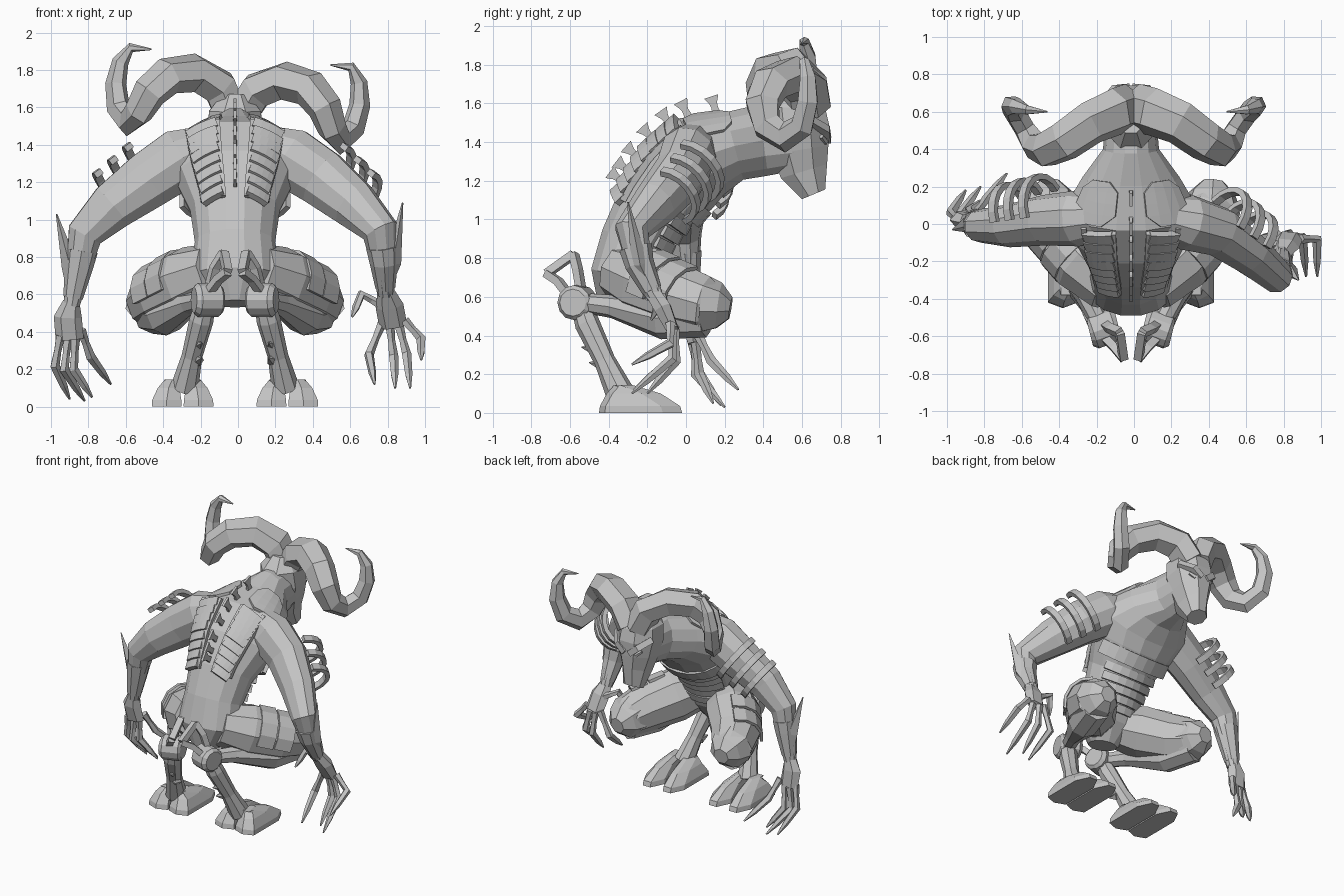
import bpy, bmesh, math
from mathutils import Vector, Matrix

cube = bpy.data.objects.get("Cube")
if cube:
    bpy.data.objects.remove(cube)

mat = bpy.data.materials.new("stone grey")
mat.use_nodes = True
GREY = (0.55, 0.55, 0.55, 1)
mat.diffuse_color = GREY
mat.node_tree.nodes["Principled BSDF"].inputs["Base Color"].default_value = GREY

CX = -0.016
SIDES = (("right", -1), ("left", 1))


def finish(name, bm):
    bmesh.ops.recalc_face_normals(bm, faces=bm.faces[:])
    mesh = bpy.data.meshes.new(name)
    bm.to_mesh(mesh)
    bm.free()
    mesh.materials.append(mat)
    obj = bpy.data.objects.new(name, mesh)
    bpy.context.collection.objects.link(obj)
    return obj


def loft(name, path, radii, sides=8, hint=(1, 0, 0), phase=0.0):
    """Faceted tube through a path, with one radius or (a, b) pair per point."""
    path = [Vector(p) for p in path]
    bm, u, rings = bmesh.new(), Vector(hint), []
    last = len(path) - 1
    for i, p in enumerate(path):
        t = (path[min(i + 1, last)] - path[max(i - 1, 0)]).normalized()
        u = (u - t * u.dot(t)).normalized()
        v = t.cross(u)
        r = radii[i]
        a, b = r if isinstance(r, tuple) else (r, r)
        angles = [phase + math.tau * k / sides for k in range(sides)]
        rings.append([bm.verts.new(p + u * a * math.cos(g) + v * b * math.sin(g)) for g in angles])
    for lo, hi in zip(rings, rings[1:]):
        for k in range(sides):
            n = (k + 1) % sides
            bm.faces.new((lo[k], lo[n], hi[n], hi[k]))
    bm.faces.new(rings[0])
    bm.faces.new(rings[-1])
    return finish(name, bm)


def strip(name, path, half_width, half_thick, hint):
    """Flat bar with a rectangular section."""
    r = (half_width * math.sqrt(2), half_thick * math.sqrt(2))
    return loft(name, path, [r] * len(path), 4, hint, math.pi / 4)


def hoof_half(name, s, d):
    """One toe of a hoof, stacked from the flat sole up to the ankle."""
    bm, rings = bmesh.new(), []
    for x, z, half, back, front in ((.085, 0, .08, -.45, -.02), (.085, .035, .078, -.445, -.03),
                                    (.075, .1, .058, -.41, -.13), (.055, .145, .04, -.37, -.28)):
        c = .28 + d * x
        outline = [(c - half, back + .03), (c, back), (c + half, back + .03), (c + half, front - .1),
                   (c + half * .4, front), (c - half * .4, front), (c - half, front - .1)]
        rings.append([bm.verts.new((CX + s * px, py, z)) for px, py in outline])
    for lo, hi in zip(rings, rings[1:]):
        for k in range(len(lo)):
            n = (k + 1) % len(lo)
            bm.faces.new((lo[k], lo[n], hi[n], hi[k]))
    bm.faces.new(rings[0])
    bm.faces.new(rings[-1])
    finish(name, bm)


def arc(c, u, v, start, end, n=9):
    return [c + u * math.cos(start + (end - start) * k / (n - 1))
            + v * math.sin(start + (end - start) * k / (n - 1)) for k in range(n)]


def side_path(s, points):
    return [(CX + s * x, y, z) for x, y, z in points]


# Torso and neck: y, z, half width, half depth
TORSO = [(-.36, .55, .1, .1), (-.33, .7, .24, .17), (-.27, .88, .215, .18), (-.18, 1.05, .24, .2),
         (-.04, 1.21, .32, .24), (.08, 1.325, .36, .235), (.25, 1.38, .26, .185),
         (.4, 1.41, .15, .19), (.56, 1.42, .135, .17)]
spine = [Vector((CX, y, z)) for y, z, w, d in TORSO]
tangents = [(spine[min(i + 1, len(spine) - 1)] - spine[max(i - 1, 0)]).normalized()
            for i in range(len(spine))]
loft("torso", spine, [(w, d) for y, z, w, d in TORSO], 14)


def skin(t, angle, lift=0.0):
    """Point on the torso; angle zero is the middle of the back."""
    i = min(int(t), len(spine) - 2)
    f = t - i
    c = spine[i].lerp(spine[i + 1], f)
    tan = tangents[i].lerp(tangents[i + 1], f).normalized()
    w = TORSO[i][2] * (1 - f) + TORSO[i + 1][2] * f + lift
    d = TORSO[i][3] * (1 - f) + TORSO[i + 1][3] * f + lift
    back = Vector((0, -tan.z, tan.y))
    return c + Vector((w * math.sin(angle), 0, 0)) + back * d * math.cos(angle)


def skin_plate(name, t0, t1, a0, a1, lift):
    """Raised armour plate with cut corners that follows the torso."""
    n = 4
    bm = bmesh.new()
    g = [[bm.verts.new(skin(t0 + (t1 - t0) * i / n, a0 + (a1 - a0) * j / n, lift))
          for j in range(n + 1)] for i in range(n + 1)]
    for i in range(n):
        for j in range(n):
            quad = [g[i][j], g[i + 1][j], g[i + 1][j + 1], g[i][j + 1]]
            corner = {(0, 0): 0, (n - 1, 0): 1, (n - 1, n - 1): 2, (0, n - 1): 3}.get((i, j))
            if corner is not None:
                quad.pop(corner)
            bm.faces.new(quad)
    bmesh.ops.delete(bm, geom=[v for v in bm.verts if not v.link_faces], context="VERTS")
    obj = finish(name, bm)
    mod = obj.modifiers.new("thickness", "SOLIDIFY")
    mod.thickness, mod.offset = 0.024, 0


# Fan shaped spikes along the spine
for t in (3.15, 3.4, 3.75, 4.25, 4.75, 5.2, 5.8):
    loft("spine_spike", [skin(t, 0, h) for h in (-.03, .03, .05, .085)],
         [(.014, .035), (.012, .024), (.012, .03), (.012, .055)], 4, phase=math.pi / 4)

# Rib ladders on the back and shoulder blade plates
for side, s in SIDES:
    for k in range(8):
        t = 2.95 + k * 0.27
        rung = [skin(t - 0.16 * j / 4, s * (.26 + .48 * j / 4), .02) for j in range(5)]
        strip(side + "_back_rib", rung, .032, .018, tangents[4])
    for a in (.26, .75):
        rail = [skin(2.8 + k * .36, s * a, .012) for k in range(7)]
        strip(side + "_rib_rail", rail, .014, .016, (1, 0, 0))
    skin_plate(side + "_shoulder_plate", 5.05, 6.1, s * .25, s * 1.1, .004)

# Belly bands under the rim of the chest
for k in range(5):
    t = 1.5 + k * .4
    strip("belly_band", [skin(t, math.pi + a * .25, .006) for a in range(-4, 5)], .028, .012, tangents[2])
strip("chest_rim", [skin(3.65, math.pi + a * .25, .008) for a in range(-5, 6)], .05, .014, tangents[4])

# Head with brow and eyes
HEAD = [(.57, 1.66, .08, .09), (.56, 1.58, .15, .17), (.575, 1.47, .16, .18), (.59, 1.36, .135, .16),
        (.61, 1.25, .1, .135), (.66, 1.13, .075, .07)]
loft("head", [(CX, y, z) for y, z, w, d in HEAD], [(w, d) for y, z, w, d in HEAD], 8,
     phase=math.pi / 8)

HORN = [(.03, .62, 1.57), (.1, .6, 1.7), (.24, .54, 1.765), (.38, .44, 1.735), (.47, .395, 1.64),
        (.52, .42, 1.53), (.57, .51, 1.475), (.63, .6, 1.54), (.655, .63, 1.67), (.64, .63, 1.79),
        (.59, .61, 1.87), (.48, .6, 1.87)]
HORN_R = [(.13, .1), (.13, .105), (.12, .105), (.11, .1), (.1, .09), (.085, .075),
          (.08, .06), (.07, .06), (.06, .055), (.045, .045), (.028, .025), .004]
pivot = Vector((CX, .6, 1.5))
tilt = Matrix.Rotation(math.radians(5), 3, "Y")
for side, s in SIDES:
    pts = [pivot + tilt @ (Vector(p) - pivot) for p in side_path(s, HORN)]
    loft(side + "_horn", pts, HORN_R, 6, (0, 1, 0))
    strip(side + "_brow", side_path(s, [(.02, .73, 1.41), (.08, .725, 1.46), (.145, .64, 1.51)]), .022, .02, (0, 0, 1))
    loft(side + "_eye", side_path(s, [(.06, .72, 1.4), (.1, .7, 1.43)]), [.018, .012], 5, (0, 0, 1))

# Arms: the two poses differ, so each has its own path and finger tips
ARMS = {
    "right": ([(-.18, .04, 1.39), (-.3, .03, 1.33), (-.48, .02, 1.21), (-.67, -.01, 1.07), (-.82, -.01, .92), (-.85, 0, .75), (-.89, .01, .54)],
              [(-.89, .01, .56), (-.91, .02, .48), (-.9, .04, .36)], (-.97, -.03, 1.03),
              [[(-.95, .03, .38), (-.98, .06, .22), (-.9, .18, .04)],
               [(-.91, .05, .36), (-.93, .05, .2), (-.82, .2, .03)],
               [(-.87, .05, .37), (-.88, .07, .2), (-.78, .14, .05)],
               [(-.84, .06, .41), (-.79, .13, .27), (-.68, .27, .12)]]),
    "left": ([(.16, .04, 1.39), (.28, .01, 1.33), (.45, -.04, 1.22), (.62, -.16, 1.08), (.76, -.28, .94), (.78, -.24, .77), (.79, -.16, .6)],
             [(.79, -.17, .62), (.81, -.12, .54), (.83, -.07, .43)], (.88, -.3, 1.09),
             [[(.77, -.06, .45), (.7, -.07, .28), (.73, -.27, .12)],
              [(.81, -.06, .43), (.83, -.05, .27), (.84, -.2, .1)],
              [(.86, -.07, .43), (.9, -.07, .28), (.92, -.28, .1)],
              [(.89, -.08, .46), (.98, -.08, .36), (.98, -.28, .25)],
              [(.77, -.11, .54), (.66, -.12, .6), (.61, -.18, .48)]]),
}
for side, s in SIDES:
    path, palm, spike, fingers = ARMS[side]
    loft(side + "_arm", path, [.12, (.15, .17), (.135, .16), (.115, .135), (.09, .1), .07, .045], 10, (0, 1, 0))
    loft(side + "_palm", palm, [(.045, .045), (.075, .05), (.075, .035)], 6)
    for f in fingers:
        k, m, tip = map(Vector, f)
        loft(side + "_finger", [k, k.lerp(m, .5), m, m.lerp(tip, .6), tip], [.027, .021, .027, .021, .006], 5)
    # Bracer with elbow spike
    elbow, fore, wrist = (Vector(p) for p in path[4:])
    out = Vector((s * .03, 0, 0))
    loft(side + "_bracer", [elbow.lerp(fore, .5), fore, fore.lerp(wrist, .8)], [.086, .076, .053], 8, (0, 1, 0))
    loft(side + "_elbow_spike", [fore.lerp(wrist, .4) + out, fore + out * 1.6, spike], [.03, .045, .004], 4)
    # Raised hoops over the front of the upper arm
    a, b = Vector(path[2]), Vector(path[3])
    axis = (b - a).normalized()
    fwd = (Vector((0, 1, 0)) - axis * axis.y).normalized()
    up = fwd.cross(axis)
    up *= math.copysign(1, up.z)
    for f in (-.1, .35, .8):
        r = .17 - .02 * f
        strip(side + "_arm_hoop", arc(a.lerp(b, f) + fwd * .06 + up * .04, up * r, fwd * r, -.3, 2.5), .022, .016, axis)

# Legs, folded in a crouch
for side, s in SIDES:
    thigh = side_path(s, [(.1, -.34, .73), (.24, -.2, .67), (.38, -.04, .6), (.44, .1, .56), (.45, .19, .55)])
    loft(side + "_thigh", thigh, [.15, .19, .175, .15, .08], 9, (0, 0, 1))
    loft(side + "_knee_cap", side_path(s, [(.43, .08, .56), (.435, .17, .55), (.44, .23, .54)]),
         [.16, .125, .06], 7, (0, 0, 1))
    loft(side + "_shin", side_path(s, [(.44, .1, .5), (.37, -.12, .49), (.24, -.38, .55), (.16, -.54, .57)]),
         [.11, .11, .06, .05], 8, (0, 0, 1))
    a, b = Vector(thigh[1]), Vector(thigh[2])
    axis = (b - a).normalized()
    out = axis.cross(Vector((0, 0, -s))).normalized()
    out *= math.copysign(1, out.x * s)
    up = out.cross(axis)
    up *= math.copysign(1, up.z)
    for f in (.4, 1.0):
        r = .19 - .014 * f
        strip(side + "_thigh_plate", arc(a.lerp(b, f), out * r, up * r, -.2, 1.7, 5), .06, .01, axis)
    # Hock joint with a forked spur
    loft(side + "_hock", side_path(s, [(.07, -.535, .57), (.09, -.54, .57), (.2, -.58, .57), (.22, -.585, .57)]),
         [.07, .09, .09, .07], 12, (0, 0, 1))
    low, high = (.04, -.72, .72), (.06, -.58, .82)
    for pts in ([(.15, -.6, .6), (.09, -.66, .68), low], [(.14, -.54, .62), (.11, -.56, .74), high], [low, high]):
        strip(side + "_hock_spur", side_path(s, pts), .022, .02, (s * .85, -.5, 0))
    # Lower leg, its spikes and the cloven hoof
    loft(side + "_lower_leg", side_path(s, [(.15, -.55, .58), (.18, -.51, .46), (.23, -.42, .27), (.27, -.34, .1)]),
         [.05, .065, .055, .075], 8)
    for z, y in ((.33, -.47), (.25, -.43)):
        loft(side + "_leg_spike", side_path(s, [(.2, y, z), (.18, y - .07, z + .01)]), [.035, .003], 5)
    for d in (-1, 1):
        hoof_half(side + "_hoof", s, d)
